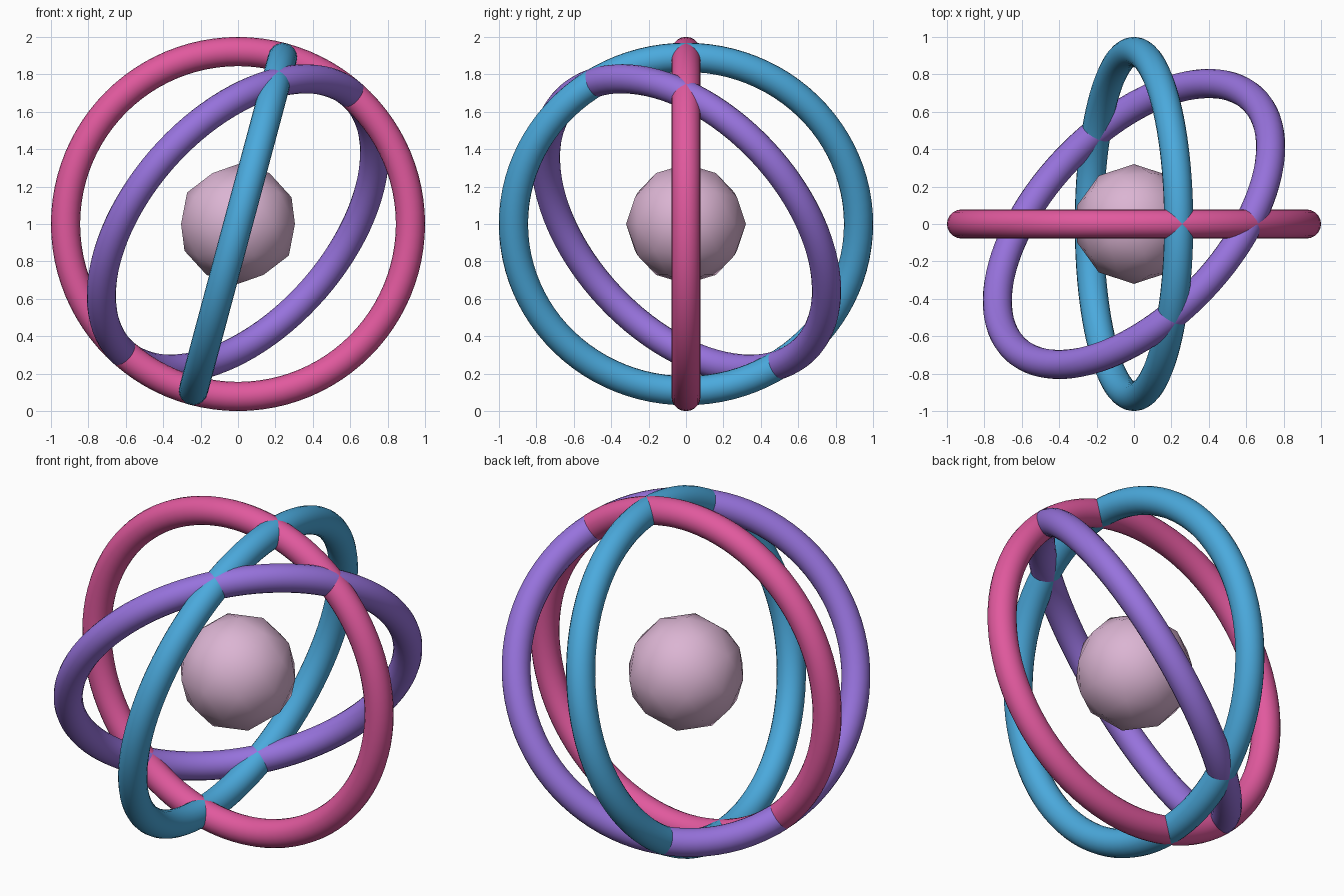
import bpy
from mathutils import Vector

cube = bpy.data.objects.get("Cube")
if cube:
    bpy.data.objects.remove(cube, do_unlink=True)

CENTRE = Vector((0, 0, 1))
TUBE = 0.078


def material(name, rgb):
    mat = bpy.data.materials.new(name)
    mat.use_nodes = True
    colour = (*rgb, 1)
    mat.diffuse_color = colour
    mat.node_tree.nodes["Principled BSDF"].inputs["Base Color"].default_value = colour
    return mat


def finish(name, mat):
    obj = bpy.context.object
    obj.name = name
    obj.data.materials.append(mat)
    bpy.ops.object.shade_smooth_by_angle()
    return obj


def ring(name, normal, mat):
    """Round ring about the centre, lying square to the given normal."""
    turn = Vector(normal).to_track_quat('Z', 'Y').to_euler()
    bpy.ops.mesh.primitive_torus_add(
        major_radius=1 - TUBE, minor_radius=TUBE, major_segments=96,
        minor_segments=20, location=CENTRE, rotation=turn)
    return finish(name, mat)


# Three interlocking rings
ring("upright_ring", (0, 1, 0), material("pink", (0.75, 0.10, 0.34)))
ring("leaning_ring", (0.966, 0, -0.259), material("blue", (0.07, 0.40, 0.72)))
ring("diagonal_ring", (-0.61, 0.58, 0.54), material("purple", (0.31, 0.17, 0.72)))

# Faceted core
bpy.ops.mesh.primitive_ico_sphere_add(subdivisions=2, radius=0.32, location=CENTRE)
finish("core", material("pale pink", (0.71, 0.46, 0.65)))
